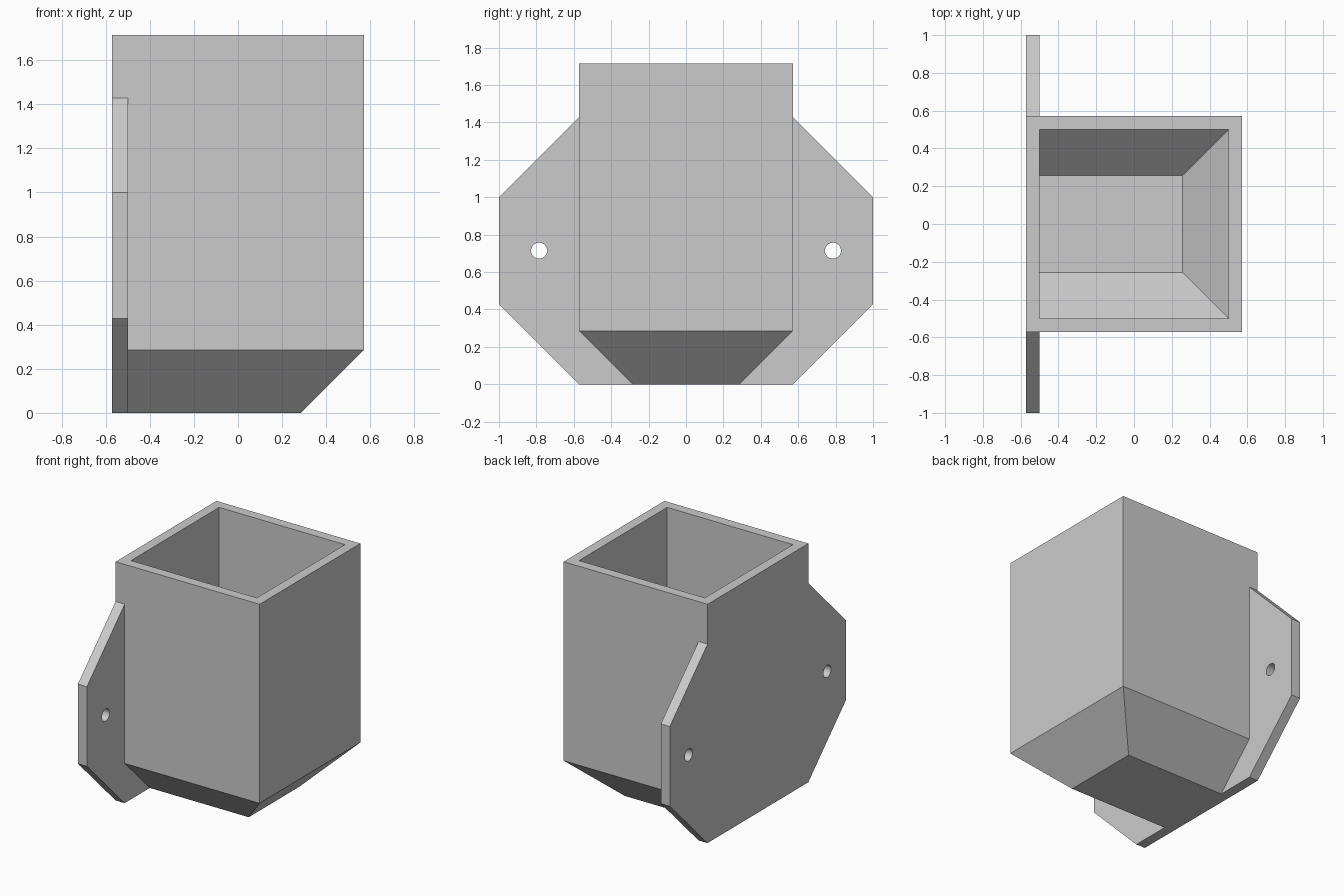
import bpy, bmesh, math
from mathutils import Matrix

U = 1 / 14          # wall thickness, the module for every size
OUT, IN = 8 * U, 7 * U

if "Cube" in bpy.data.objects:
    bpy.data.objects.remove(bpy.data.objects["Cube"], do_unlink=True)

grey = bpy.data.materials.new("light grey")
grey.use_nodes = True
grey.diffuse_color = (0.6, 0.6, 0.6, 1)
grey.node_tree.nodes["Principled BSDF"].inputs["Base Color"].default_value = grey.diffuse_color


def finish(name, bm):
    bmesh.ops.recalc_face_normals(bm, faces=bm.faces)
    mesh = bpy.data.meshes.new(name)
    bm.to_mesh(mesh)
    bm.free()
    mesh.materials.append(grey)
    obj = bpy.data.objects.new(name, mesh)
    bpy.context.collection.objects.link(obj)
    return obj


def hopper(name, back, levels):
    """Stack of square sections (height, half size) with a flat back."""
    bm = bmesh.new()
    rings = [[bm.verts.new((x, y, z)) for x, y in
              ((back, -r), (r, -r), (r, r), (back, r))] for z, r in levels]
    bm.faces.new(rings[0])
    bm.faces.new(rings[-1])
    for low, high in zip(rings, rings[1:]):
        for i in range(4):
            j = (i + 1) % 4
            bm.faces.new((low[i], low[j], high[j], high[i]))
    return finish(name, bm)


def combine(target, tool, operation):
    mod = target.modifiers.new(operation, "BOOLEAN")
    mod.operation, mod.solver, mod.object = operation, "EXACT", tool
    bpy.context.view_layer.objects.active = target
    bpy.ops.object.modifier_apply(modifier=mod.name)
    bpy.data.objects.remove(tool, do_unlink=True)


# Mounting plate: mirrored outline, extruded to wall thickness
half = [(8, 0), (14, 6), (14, 14), (8, 20), (8, 24)]
outline = half + [(-y, z) for y, z in reversed(half)]
bm = bmesh.new()
face = bm.faces.new([bm.verts.new((-OUT, y * U, z * U)) for y, z in outline])
ext = bmesh.ops.extrude_face_region(bm, geom=[face])
bmesh.ops.translate(bm, vec=(U, 0, 0),
                    verts=[v for v in ext["geom"] if isinstance(v, bmesh.types.BMVert)])
bin_body = finish("wall_mounted_bin", bm)

# Bin body with a tapered base
body = hopper("body", -OUT + U / 2, [(0, 4 * U), (4 * U, OUT), (24 * U, OUT)])
combine(bin_body, body, "UNION")

# Cavity, offset from the outside by one wall thickness
shift = U * math.sqrt(2)
cavity = hopper("cavity", -IN, [(U, 5 * U - shift), (3 * U + shift, IN), (26 * U, IN)])
combine(bin_body, cavity, "DIFFERENCE")

# Screw holes in both ears
for side in (-1, 1):
    bm = bmesh.new()
    bmesh.ops.create_cone(bm, cap_ends=True, segments=32, radius1=0.043, radius2=0.043, depth=4 * U,
                          matrix=Matrix.Translation((-IN, side * 11 * U, 10 * U))
                          @ Matrix.Rotation(math.pi / 2, 4, "Y"))
    combine(bin_body, finish("screw_hole", bm), "DIFFERENCE")

# Merge coplanar faces and smooth only the round holes
bm = bmesh.new()
bm.from_mesh(bin_body.data)
bmesh.ops.remove_doubles(bm, verts=bm.verts, dist=0.0001)
bmesh.ops.dissolve_limit(bm, angle_limit=math.radians(1), verts=bm.verts, edges=bm.edges)
bm.to_mesh(bin_body.data)
bm.free()
bin_body.select_set(True)
bpy.context.view_layer.objects.active = bin_body
bpy.ops.object.shade_smooth_by_angle(angle=math.radians(30))
